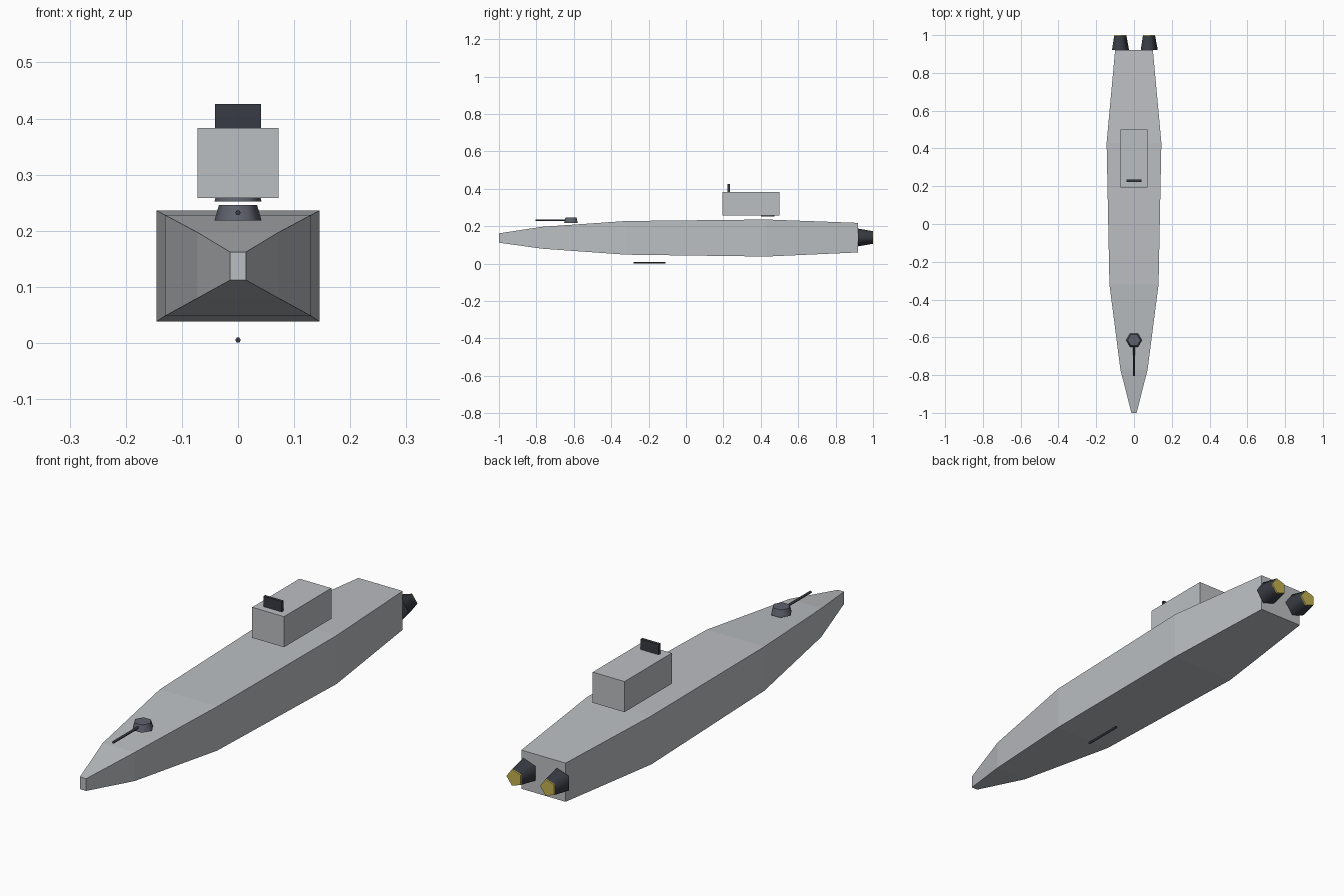
import bpy, bmesh, math
from mathutils import Matrix, Vector

if "Cube" in bpy.data.objects:
    bpy.data.objects.remove(bpy.data.objects["Cube"], do_unlink=True)


def material(name, rgb):
    m = bpy.data.materials.new(name)
    m.use_nodes = True
    m.diffuse_color = (*rgb, 1)
    m.node_tree.nodes["Principled BSDF"].inputs["Base Color"].default_value = (*rgb, 1)
    return m


LIGHT = material("light grey paint", (0.5, 0.52, 0.54))
SLATE = material("slate grey", (0.11, 0.12, 0.15))
DARK = material("dark metal", (0.038, 0.043, 0.054))
GLOW = material("yellow exhaust", (0.55, 0.44, 0.08))


def finish(name, bm, mat, smooth=False):
    bmesh.ops.recalc_face_normals(bm, faces=bm.faces[:])
    mesh = bpy.data.meshes.new(name)
    bm.to_mesh(mesh)
    bm.free()
    mesh.materials.append(mat)
    ob = bpy.data.objects.new(name, mesh)
    bpy.context.collection.objects.link(ob)
    if smooth:
        bpy.ops.object.select_all(action="DESELECT")
        ob.select_set(True)
        bpy.context.view_layer.objects.active = ob
        bpy.ops.object.shade_smooth_by_angle(angle=math.radians(73))
    return ob


def box(name, center, size, mat):
    bm = bmesh.new()
    bmesh.ops.create_cube(bm, size=1, matrix=Matrix.Translation(center) @ Matrix.Diagonal((*size, 1)))
    return finish(name, bm, mat)


def frustum(name, start, end, r1, r2, sides, mat, smooth=True):
    """Tapered prism between two points, with one corner pointing to +x."""
    a, b = Vector(start), Vector(end)
    rot = Matrix() if a.y == b.y else Matrix.Rotation(-math.pi / 2, 4, "X")
    if b.y < a.y:
        a, b, r1, r2 = b, a, r2, r1
    bm = bmesh.new()
    rings = []
    for p, r in ((a, r1), (b, r2)):
        angles = [math.tau * i / sides for i in range(sides)]
        rings.append([bm.verts.new(p + rot @ Vector((r * math.cos(t), r * math.sin(t), 0))) for t in angles])
    for ring in rings:
        bm.faces.new(ring)
    for i in range(sides):
        j = (i + 1) % sides
        bm.faces.new((rings[0][i], rings[0][j], rings[1][j], rings[1][i]))
    return finish(name, bm, mat, smooth)


# Hull: rectangular sections (y, half width, bottom, top) from bow to stern
SECTIONS = [(-1, 0.014, 0.112, 0.162), (-0.77, 0.072, 0.08, 0.197), (-0.32, 0.13, 0.048, 0.228),
            (0.43, 0.145, 0.038, 0.236), (0.92, 0.1, 0.06, 0.218)]
bm = bmesh.new()
loops = [[bm.verts.new(c) for c in ((-w, y, lo), (w, y, lo), (w, y, hi), (-w, y, hi))]
         for y, w, lo, hi in SECTIONS]
bm.faces.new(loops[0])
bm.faces.new(loops[-1])
for a, b in zip(loops, loops[1:]):
    for i in range(4):
        j = (i + 1) % 4
        bm.faces.new((a[i], a[j], b[j], b[i]))
finish("hull", bm, LIGHT)

# Command tower with its sensor plate
box("tower", (0, 0.347, 0.3205), (0.144, 0.305, 0.125), LIGHT)
box("sensor_plate", (0, 0.229, 0.404), (0.082, 0.012, 0.043), DARK)


# Gun turrets, the rear one tucked under the tower
def turret(label, y, z):
    frustum(label + "_turret", (0, y, z), (0, y, z + 0.028), 0.042, 0.034, 6, SLATE)
    frustum(label + "_barrel", (0, y - 0.02, z + 0.014), (0, y - 0.19, z + 0.014), 0.005, 0.005, 6, DARK)


turret("front", -0.615, 0.218)
turret("rear", 0.437, 0.252)

# Rod hanging below the keel
frustum("keel_rod", (0, -0.28, 0.005), (0, -0.11, 0.005), 0.005, 0.005, 6, DARK)

# Twin engines with glowing exhausts
for side, x in (("left", 0.076), ("right", -0.076)):
    frustum(side + "_engine", (x, 0.92, 0.14), (x, 0.996, 0.14), 0.05, 0.036, 5, DARK)
    frustum(side + "_exhaust", (x, 0.996, 0.14), (x, 1, 0.14), 0.036, 0.035, 5, GLOW, False)
